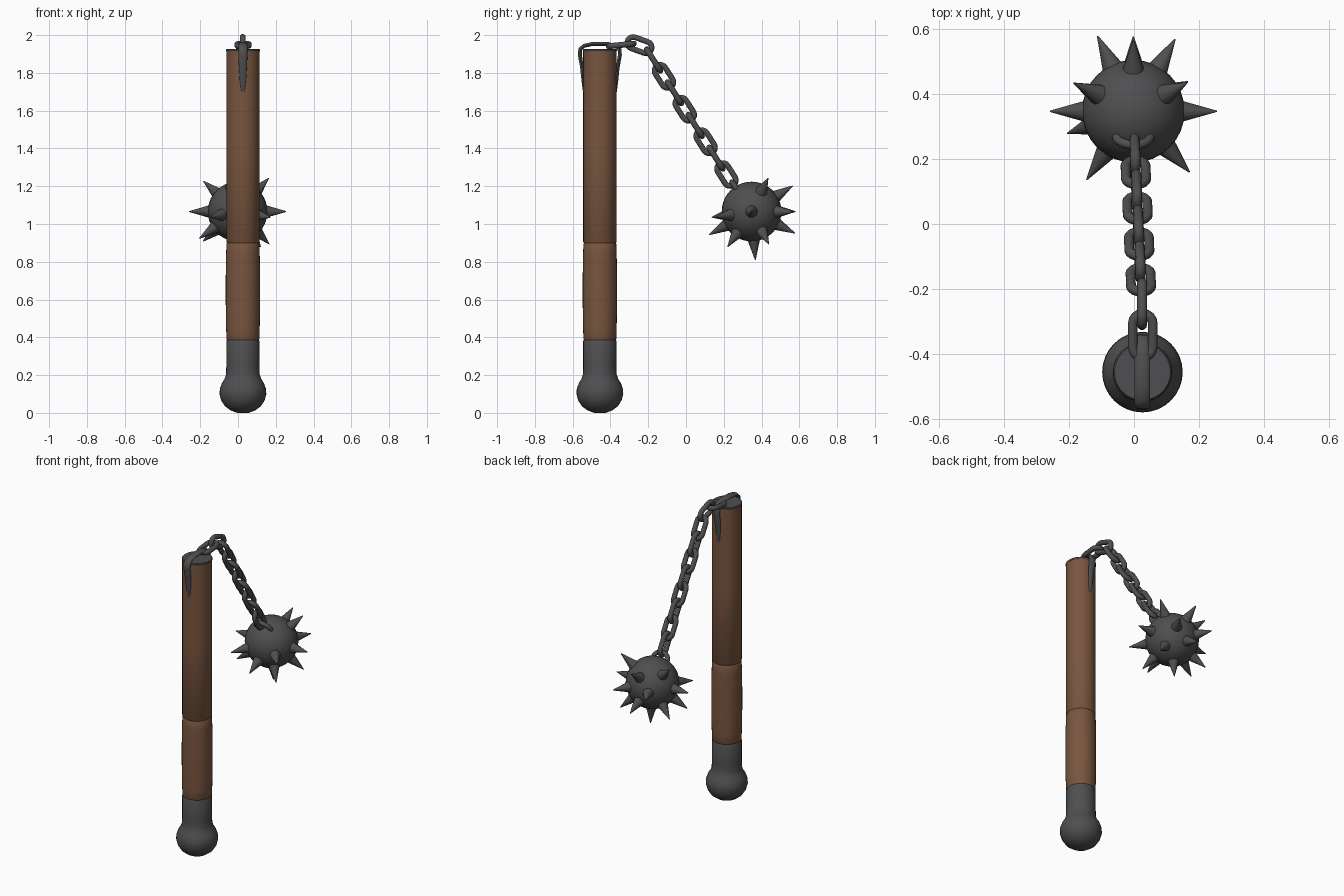
import bpy, bmesh, math
from mathutils import Vector, Matrix

if "Cube" in bpy.data.objects:
    bpy.data.objects.remove(bpy.data.objects["Cube"])


def material(name, rgb):
    m = bpy.data.materials.new(name)
    m.diffuse_color = (*rgb, 1)
    m.use_nodes = True
    m.node_tree.nodes["Principled BSDF"].inputs["Base Color"].default_value = m.diffuse_color
    return m


IRON = material("dark iron", (0.078, 0.078, 0.082))
WOOD = material("brown wood", (0.19, 0.092, 0.05))
HX, HY = 0.026, -0.456           # handle axis
BALL = Vector((-0.002, 0.347, 1.066))
R = 0.158


def finish(bm, name, mat, angle=40):
    bmesh.ops.recalc_face_normals(bm, faces=bm.faces)
    me = bpy.data.meshes.new(name)
    bm.to_mesh(me)
    bm.free()
    ob = bpy.data.objects.new(name, me)
    bpy.context.collection.objects.link(ob)
    me.materials.append(mat)
    bpy.ops.object.select_all(action='DESELECT')
    ob.select_set(True)
    bpy.context.view_layer.objects.active = ob
    bpy.ops.object.shade_smooth_by_angle(angle=math.radians(angle))
    return ob


def lathe(name, profile, mat, n=32):
    """Closed turned part around the handle axis."""
    bm = bmesh.new()
    rings = [[bm.verts.new((HX + r * math.cos(2 * math.pi * i / n),
                            HY + r * math.sin(2 * math.pi * i / n), z))
              for i in range(n)] for r, z in profile]
    for a, b in zip(rings, rings[1:]):
        for i in range(n):
            j = (i + 1) % n
            bm.faces.new((a[i], a[j], b[j], b[i]))
    bm.faces.new(rings[0])
    bm.faces.new(rings[-1])
    return finish(bm, name, mat)


def sweep(name, path, side, ru, rv, closed, taper=None, n=10):
    """Elliptical tube along a flat path; side is the plane normal."""
    bm = bmesh.new()
    rings, m = [], len(path)
    for k, p in enumerate(path):
        a = path[(k - 1) % m] if closed else path[max(k - 1, 0)]
        b = path[(k + 1) % m] if closed else path[min(k + 1, m - 1)]
        out = (b - a).normalized().cross(side)
        t = taper[k] if taper else 1
        rings.append([bm.verts.new(p + side * (ru * t * math.cos(2 * math.pi * i / n))
                                   + out * (rv * t * math.sin(2 * math.pi * i / n)))
                      for i in range(n)])
    for k in range(m if closed else m - 1):
        for i in range(n):
            j = (i + 1) % n
            a, b = rings[k], rings[(k + 1) % m]
            bm.faces.new((a[i], a[j], b[j], b[i]))
    if not closed:
        bm.faces.new(rings[0])
        bm.faces.new(rings[-1])
    return finish(bm, name, IRON, 60)


# Handle: iron pommel, swelling grip, wooden shaft, iron top plate
lathe("pommel", [(0.03, 0), (0.065, 0.013), (0.095, 0.035), (0.115, 0.066), (0.124, 0.1),
                 (0.122, 0.128), (0.111, 0.158), (0.097, 0.18), (0.089, 0.205),
                 (0.088, 0.25), (0.088, 0.38), (0.084, 0.388)], IRON)
lathe("grip", [(0.084, 0.385), (0.087, 0.392), (0.089, 0.45), (0.091, 0.58), (0.091, 0.72),
               (0.089, 0.84), (0.087, 0.893), (0.083, 0.9)], WOOD)
lathe("shaft", [(0.083, 0.898), (0.088, 0.905), (0.088, 1.4), (0.088, 1.915)], WOOD)
lathe("top_plate", [(0.089, 1.912), (0.09, 1.922), (0.086, 1.926)], IRON)

# Strap bent over the handle top, tapered toward both ends
half = [(0.086, 1.70), (0.09, 1.76), (0.095, 1.83), (0.106, 1.895), (0.104, 1.925),
        (0.085, 1.943), (0.045, 1.952)]
sizes = [0.35, 0.7, 0.9, 1, 1, 1, 1]
pts = [(-y, z) for y, z in half] + [(0, 1.954)] + half[::-1]
sweep("top_staple", [Vector((HX, HY + y, z)) for y, z in pts], Vector((1, 0, 0)),
      0.024, 0.011, False, sizes + [1] + sizes[::-1])


def link(name, centre, along, flat):
    """Stadium-shaped chain link, long axis 'along', plane normal 'flat'."""
    along = along.normalized()
    w = along.cross(flat).normalized()
    flat = w.cross(along)
    path = []
    for end in (1, -1):
        for k in range(9):
            a = math.pi * k / 8 - math.pi / 2
            path.append(centre + along * end * (0.036 + 0.031 * math.cos(a))
                        + w * end * 0.031 * math.sin(a))
    sweep(name, path, flat, 0.0155, 0.0155, True)


# Chain: two links at the top, then a straight run of alternating links
X, Z = Vector((1, 0, 0)), Vector((0, 0, 1))
link("chain_link_top", Vector((0.027, -0.343, 1.948)), Vector((0, 1, 0.1)), Z)
link("chain_link_bend", Vector((0.025, -0.246, 1.947)), Vector((0, 1, -0.36)), X)
start, end = Vector((0.021, -0.172, 1.868)), Vector((0.003, 0.214, 1.262))
run = end - start
for i in range(8):
    c = start + run * i / 7
    link(f"chain_link_{i + 1}", c, run, X if i % 2 else run.cross(X))

# Half ring on the ball
d = Vector((0, -0.55, 0.835)).normalized()
arc = [BALL + d * (0.142 + 0.046 * math.sin(math.pi * k / 12))
       + X * 0.052 * math.cos(math.pi * k / 12) for k in range(13)]
sweep("ball_staple", arc, X.cross(d), 0.014, 0.014, False)

# Ball
bm = bmesh.new()
bmesh.ops.create_uvsphere(bm, u_segments=32, v_segments=20, radius=R,
                          matrix=Matrix.Translation(BALL))
finish(bm, "ball", IRON)

# Spikes, by direction from the ball centre
dirs = [(-1, 0, 0), (1, 0, 0), (-.11, .231, 0), (.13, .225, 0), (0, .215, .134),
        (0, .222, -.111), (-.143, -.21, -.03), (.17, -.184, -.03), (-.18, .085, .16),
        (.16, .085, .172), (-.2, -.067, -.14), (-.18, .085, -.155), (.165, .09, -.17),
        (.12, -.125, -.185), (0, .02, -.256), (0, -.22, -.12)]
for i, v in enumerate(dirs):
    v = Vector(v).normalized()
    bm = bmesh.new()
    bmesh.ops.create_cone(bm, cap_ends=True, segments=14, radius1=0.036, radius2=0.002,
                          depth=0.117,
                          matrix=Matrix.Translation(BALL + v * 0.1985)
                          @ v.to_track_quat('Z', 'Y').to_matrix().to_4x4())
    finish(bm, f"spike_{i + 1}", IRON)
